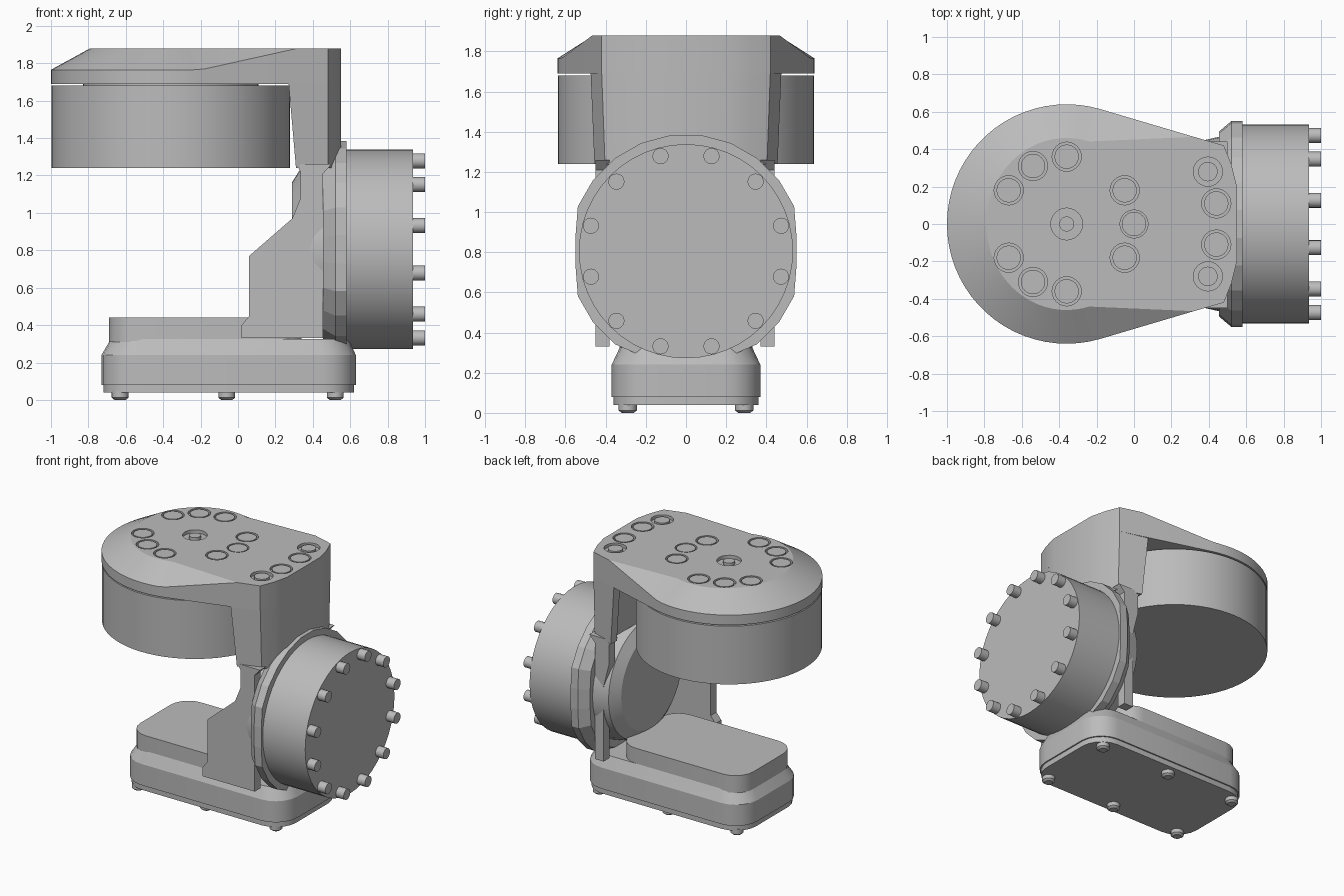
import bpy, bmesh, math
from mathutils import Vector

cube = bpy.data.objects.get("Cube")
if cube:
    bpy.data.objects.remove(cube)

GREY = (0.5, 0.5, 0.5, 1)
mat = bpy.data.materials.new("plain grey")
mat.use_nodes = True
mat.diffuse_color = GREY
mat.node_tree.nodes["Principled BSDF"].inputs["Base Color"].default_value = GREY


def finish(name, bm, smooth=True):
    bmesh.ops.remove_doubles(bm, verts=bm.verts, dist=0.0005)
    bmesh.ops.recalc_face_normals(bm, faces=bm.faces)
    mesh = bpy.data.meshes.new(name)
    bm.to_mesh(mesh)
    bm.free()
    mesh.materials.append(mat)
    ob = bpy.data.objects.new(name, mesh)
    bpy.context.collection.objects.link(ob)
    if smooth:
        bpy.ops.object.select_all(action='DESELECT')
        ob.select_set(True)
        bpy.context.view_layer.objects.active = ob
        bpy.ops.object.shade_smooth_by_angle(angle=math.radians(25))
    return ob


def loft(bm, rings):
    """Skin a stack of equal-length rings and cap both ends."""
    loops = [[bm.verts.new(p) for p in r] for r in rings]
    n = len(loops[0])
    for a, b in zip(loops, loops[1:]):
        for i in range(n):
            j = (i + 1) % n
            bm.faces.new((a[i], a[j], b[j], b[i]))
    bm.faces.new(loops[0][::-1])
    bm.faces.new(loops[-1])


def level(pts, z):
    return [(x, y, z) for x, y in pts]


def circle(r, n, cx=0, cy=0, turn=0):
    steps = [math.tau * (i + turn) / n for i in range(n)]
    return [(cx + r * math.cos(a), cy + r * math.sin(a)) for a in steps]


def upright(bm, r, x, y, z0, z1, n=24):
    loft(bm, [level(circle(r, n, x, y), z) for z in (z0, z1)])


def rounded(x0, x1, y, r, seg=5):
    pts = []
    corners = [(x1 - r, y - r), (x0 + r, y - r), (x0 + r, r - y), (x1 - r, r - y)]
    for k, (cx, cy) in enumerate(corners):
        for i in range(seg + 1):
            a = math.pi / 2 * (k + i / seg)
            pts.append((cx + r * math.cos(a), cy + r * math.sin(a)))
    return pts


def mirrored(half):
    return half + [(x, -y) for x, y in reversed(half)]


# Base: foot plate, rounded body and raised top block
bm = bmesh.new()
loft(bm, [level(rounded(-0.72, 0.62, 0.36, 0.17), z) for z in (0.04, 0.08)])
finish("base_lid", bm)

bm = bmesh.new()
loft(bm, [level(rounded(-0.73, 0.63, 0.37, 0.18), 0.08),
          level(rounded(-0.73, 0.63, 0.37, 0.18), 0.24),
          level(rounded(-0.68, 0.59, 0.33, 0.17), 0.325)])
finish("base_body", bm)

bm = bmesh.new()
loft(bm, [level(rounded(-0.69, 0.34, 0.33, 0.15), z) for z in (0.31, 0.44)])
finish("base_top_block", bm)

bm = bmesh.new()
for x in (-0.63, -0.06, 0.52):
    for y in (-0.29, 0.29):
        loft(bm, [level(circle(r, 16, x, y), z)
                  for r, z in ((0.03, 0), (0.045, 0.012), (0.045, 0.05))])
finish("feet", bm)

# Top cover: teardrop with a sloped rim that fades into the straight end
CX = -0.36
angles = [math.radians(73.6 + (180 - 73.6) * i / 20) for i in range(20, -1, -1)]
rim = [(CX + 0.64 * math.cos(a), 0.64 * math.sin(a)) for a in angles]
crown = [(CX + 0.43 * math.cos(a), 0.46 * math.sin(a)) for a in angles]
tail = [(0.32, 0.466), (0.48, 0.42), (0.52, 0.32), (0.55, 0.2)]
rim, crown = mirrored(rim + tail), mirrored(crown + tail)
shoulder = [(x, y, min(1.88, 1.765 + max(0, x + 0.2) * 0.2212)) for x, y in rim]
bm = bmesh.new()
loft(bm, [level(rim, 1.69), shoulder, level(crown, 1.88)])
cover = finish("top_cover", bm, smooth=False)

# Recessed screw seats: groove cut out, plug left standing
seats = [(0, 0, 0.075, 0.065), (CX, 0, 0.085, 0.04)]
for x, y, inner in ((-0.67, 0.18, 0.065), (-0.54, 0.31, 0.065), (CX, 0.36, 0.065),
                    (-0.05, 0.18, 0.065), (0.44, 0.11, 0.065), (0.395, 0.28, 0.052)):
    seats += [(x, y, 0.078, inner), (x, -y, 0.078, inner)]
bm, plugs = bmesh.new(), bmesh.new()
for x, y, outer, inner in seats:
    upright(bm, outer, x, y, 1.855, 1.95)
    upright(plugs, inner, x, y, 1.85, 1.878)
cutter = finish("seat_cutter", bm, smooth=False)
cutter.hide_render = True
finish("cover_screws", plugs)
mod = cover.modifiers.new("seats", 'BOOLEAN')
mod.operation = 'DIFFERENCE'
mod.solver = 'EXACT'
mod.object = cutter
bpy.ops.object.select_all(action='DESELECT')
bpy.context.view_layer.objects.active = cover
cover.select_set(True)
bpy.ops.object.modifier_apply(modifier=mod.name)
bpy.data.objects.remove(cutter)
bpy.ops.object.shade_smooth_by_angle(angle=math.radians(20))

# Upper drum under the cover
bm = bmesh.new()
upright(bm, 0.638, CX, 0, 1.24, 1.68, 64)
upright(bm, 0.47, CX, 0, 1.67, 1.70, 48)
finish("upper_drum", bm)

# Neck: channel section, open towards the drum
outer = [(0.55, 0.2), (0.52, 0.32), (0.48, 0.42), (0.27, 0.475), (0.27, 0.40), (0.36, 0.34)]
neck = mirrored(outer)
neck_low = [(x + 0.04 if x < 0.3 else x, y * 0.96) for x, y in neck]
bm = bmesh.new()
loft(bm, [level(neck_low, 1.24), level(neck, 1.70)])
finish("neck", bm)


# Bracket flanks: side profiles running from the neck to the base
def flank(name, profile, y0, y1):
    bm = bmesh.new()
    loft(bm, [[(x, y, z) for x, z in profile] for y in (y0, y1)])
    finish(name, bm, smooth=False)


upper = [(0.31, 1.26), (0.50, 1.26), (0.455, 1.21), (0.455, 0.33)]
waist = [(0.29, 0.97), (0.335, 1.08), (0.335, 1.22)]
step = [(0.02, 0.33), (0.02, 0.40), (0.06, 0.45), (0.06, 0.77)]
flank("right_flank", upper + step + waist, -0.45, -0.38)
flank("left_flank", upper + [(0.38, 0.33), (0.38, 0.9), (0.335, 1.08), (0.335, 1.22)], 0.37, 0.44)


# Hub parts lie along x around one axis
HZ = 0.805


def along_x(pts, x):
    return [(x, y, HZ + z) for y, z in pts]


bm = bmesh.new()
loft(bm, [along_x(circle(r, 40), x) for r, x in ((0.36, 0.29), (0.44, 0.34), (0.47, 0.47))])
finish("hub_boss", bm)

bm = bmesh.new()
ring = [(max(-0.55, min(0.55, y)), max(-0.52, z)) for y, z in circle(0.583, 24, turn=0.5)]
inner = [(y * 0.9, z * 0.92) for y, z in ring]
loft(bm, [along_x(inner, 0.455), along_x(ring, 0.52), along_x(ring, 0.58)])
finish("hub_flange", bm, smooth=False)

bm = bmesh.new()
loft(bm, [along_x(circle(0.533, 48), x) for x in (0.57, 0.935)])
finish("hub_drum", bm)

bm = bmesh.new()
for y, z in circle(0.49, 12, turn=0.5):
    loft(bm, [along_x(circle(0.04, 20, y, z), x) for x in (0.92, 1.0)])
finish("hub_bolts", bm)
